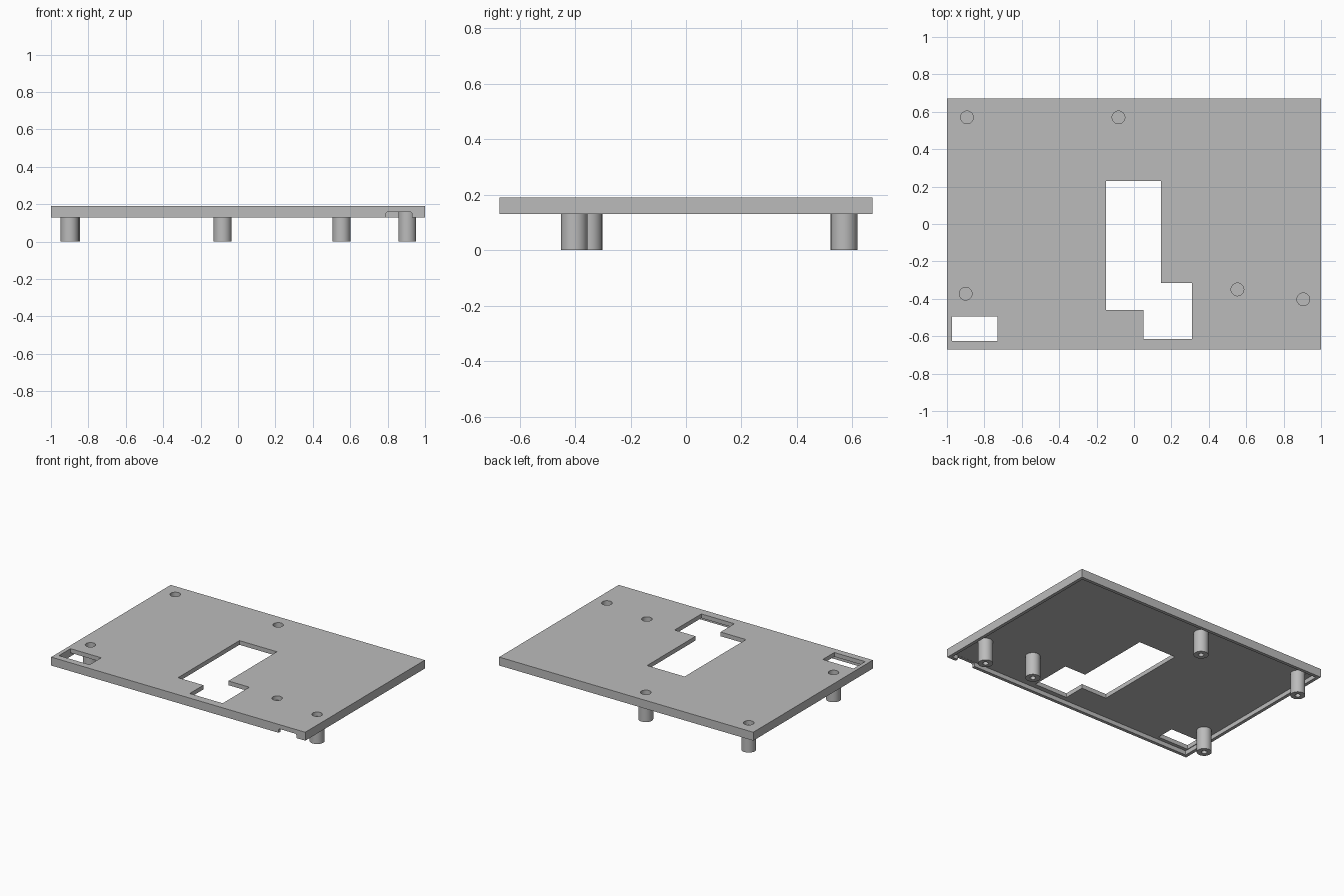
import bpy, bmesh, math

if "Cube" in bpy.data.objects:
    bpy.data.objects.remove(bpy.data.objects["Cube"])

HALF_Y, RIM = 0.672, 0.023
BOTTOM, CEILING, TOP = 0.13, 0.16, 0.19
POSTS = [(-0.893, 0.57), (-0.083, 0.57), (-0.9, -0.373), (0.553, -0.35), (0.905, -0.403)]

grey = bpy.data.materials.new("plain grey")
grey.use_nodes = True
grey.diffuse_color = (0.5, 0.5, 0.5, 1)
grey.node_tree.nodes["Principled BSDF"].inputs["Base Color"].default_value = grey.diffuse_color


def finish(name, bm):
    bmesh.ops.recalc_face_normals(bm, faces=bm.faces)
    mesh = bpy.data.meshes.new(name)
    bm.to_mesh(mesh)
    bm.free()
    mesh.materials.append(grey)
    obj = bpy.data.objects.new(name, mesh)
    bpy.context.collection.objects.link(obj)
    return obj


def prism(name, outline, start, end, axis="z"):
    """Extrude a flat outline along z, or an (x, z) outline along y."""
    bm = bmesh.new()
    place = (lambda a, b, t: (a, b, t)) if axis == "z" else (lambda a, b, t: (a, t, b))
    face = bm.faces.new([bm.verts.new(place(a, b, start)) for a, b in outline])
    moved = bmesh.ops.extrude_face_region(bm, geom=[face])["geom"]
    bmesh.ops.translate(bm, vec=place(0, 0, end - start),
                        verts=[v for v in moved if isinstance(v, bmesh.types.BMVert)])
    return finish(name, bm)


def rect(x0, x1, y0, y1):
    return [(x0, y0), (x1, y0), (x1, y1), (x0, y1)]


def circle(x, y, r, n=32):
    return [(x + r * math.cos(math.tau * i / n), y + r * math.sin(math.tau * i / n)) for i in range(n)]


def cut(target, cutter):
    mod = target.modifiers.new("cut", "BOOLEAN")
    mod.operation, mod.solver, mod.object = "DIFFERENCE", "EXACT", cutter
    bpy.context.view_layer.objects.active = target
    bpy.ops.object.modifier_apply(modifier=mod.name)
    bpy.data.objects.remove(cutter)


def smooth(obj):
    bpy.ops.object.select_all(action="DESELECT")
    obj.select_set(True)
    bpy.context.view_layer.objects.active = obj
    bpy.ops.object.shade_smooth_by_angle(angle=math.radians(30))


# Lid: a shallow tray opening downward
lid = prism("lid", rect(-1, 1, -HALF_Y, HALF_Y), BOTTOM, TOP)
inner_x, inner_y = 1 - RIM, HALF_Y - RIM
cut(lid, prism("cavity", rect(-inner_x, inner_x, -inner_y, inner_y), 0, CEILING))

# Stepped main window and small corner window
window = [(-0.15, 0.23), (0.145, 0.23), (0.145, -0.315), (0.31, -0.315),
          (0.31, -0.615), (0.05, -0.615), (0.05, -0.46), (-0.15, -0.46)]
cut(lid, prism("window_cutter", window, 0, 1))
cut(lid, prism("corner_cutter", rect(-0.972, -0.73, -0.625, -0.495), 0, 1))

# Cable notch in the front rim
notch = [(0.79, 0), (0.93, 0), (0.93, 0.152), (0.923, 0.159), (0.797, 0.159), (0.79, 0.152)]
cut(lid, prism("notch_cutter", notch, -1, -0.64, axis="y"))

# Screw recesses above the posts
for x, y in POSTS:
    cut(lid, prism("recess_cutter", circle(x, y, 0.034), 0, 1))
smooth(lid)

# Round posts with a pilot hole in the foot
profile = [(0, CEILING), (0.048, CEILING), (0.048, 0), (0.018, 0), (0.018, 0.1), (0, 0.1)]
for i, (x, y) in enumerate(POSTS):
    bm = bmesh.new()
    verts = [bm.verts.new((r, 0, z)) for r, z in profile]
    edges = [bm.edges.new(pair) for pair in zip(verts, verts[1:])]
    bmesh.ops.spin(bm, geom=verts + edges, axis=(0, 0, 1), cent=(0, 0, 0),
                   angle=math.tau, steps=32)
    bmesh.ops.remove_doubles(bm, verts=bm.verts, dist=0.0005)
    post = finish(f"post_{i + 1}", bm)
    post.location = (x, y, 0)
    smooth(post)
